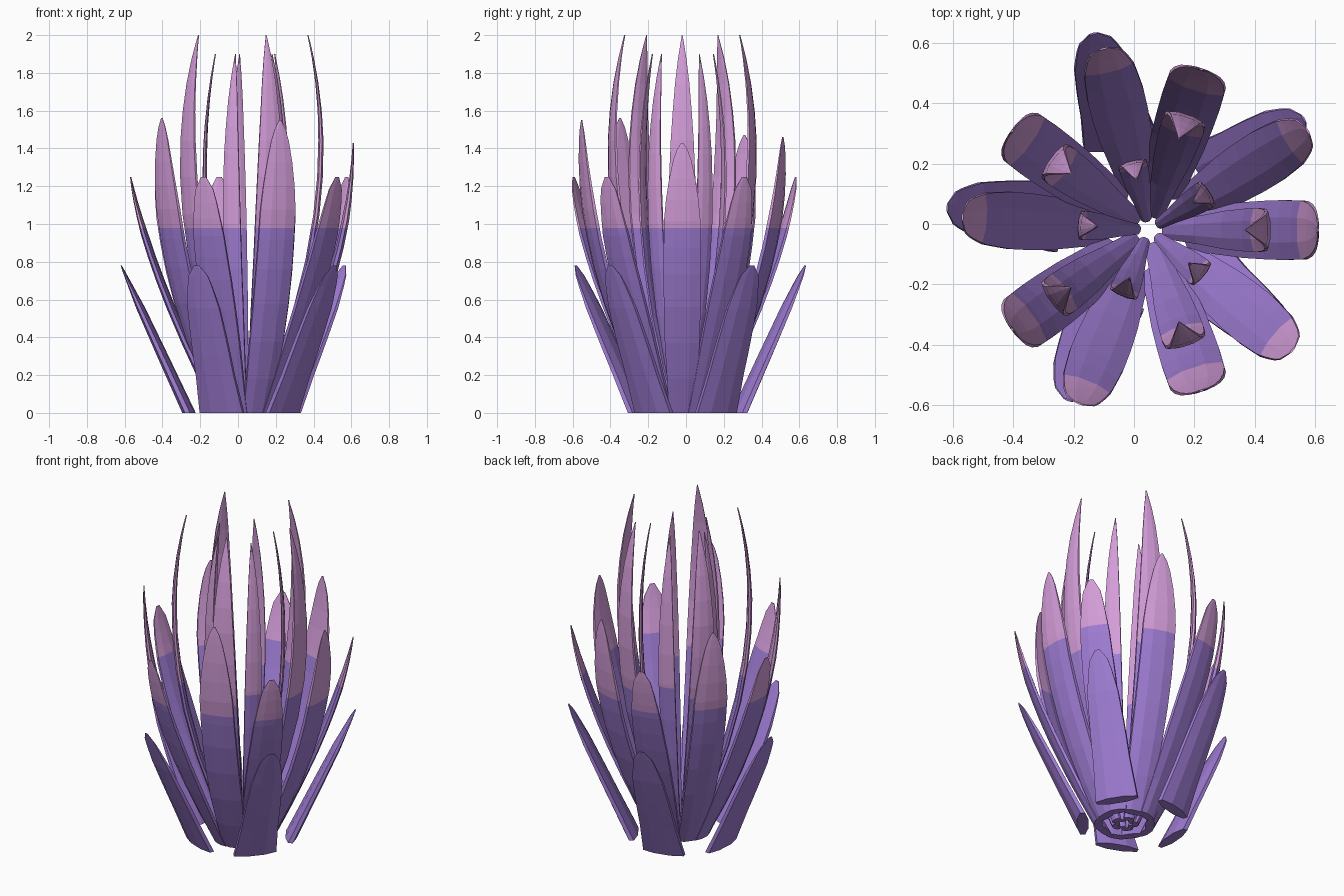
import bpy, bmesh, math
from mathutils import Vector

if "Cube" in bpy.data.objects:
    bpy.data.objects.remove(bpy.data.objects["Cube"])


def material(name, col):
    m = bpy.data.materials.new(name)
    m.diffuse_color = (*col, 1)
    m.use_nodes = True
    m.node_tree.nodes["Principled BSDF"].inputs["Base Color"].default_value = m.diffuse_color
    return m


purple = material("leaf_purple", (0.35, 0.205, 0.66))
pink = material("tip_pink", (0.66, 0.34, 0.70))

SIDES = 8
SPLIT = 0.98  # height where the leaves turn pink
STATIONS = [0, .12, .25, .38, .5, .6, .7, .78, .86, .93, .97, 1]


def interp(table, t):
    for (a, va), (b, vb) in zip(table, table[1:]):
        if t <= b:
            return va + (vb - va) * (t - a) / (b - a)
    return table[-1][1]


def leaf(name, centre, angle, base, ctrl, tip, width, base_w, thick, base_t, taper):
    """Curved blade: flattened oval sections lofted along a quadratic path."""
    bm = bmesh.new()
    out = Vector((math.cos(angle), math.sin(angle), 0))
    side = Vector((-out.y, out.x, 0))
    shape = [(0, base_w), (.25, base_w + (width - base_w) * .75), (.45, width)]
    shape += [(t, width * k) for t, k in taper]
    rings = []
    for t in STATIONS:
        r, z = [(1 - t) ** 2 * base[i] + 2 * t * (1 - t) * ctrl[i] + t * t * tip[i] for i in (0, 1)]
        w = interp(shape, t) / 2
        d = interp([(0, base_t), (.4, thick), (.7, thick * .8), (1, .006)], t) / 2
        c = Vector((centre[0], centre[1], z)) + out * r
        ring = []
        for k in range(SIDES):
            a = math.tau * (k + .5) / SIDES
            ring.append(bm.verts.new(c + side * (w * 1.08 * math.cos(a)) + out * (d * 1.08 * math.sin(a))))
        rings.append(ring)
    for lo, hi in zip(rings, rings[1:]):
        for k in range(SIDES):
            n = (k + 1) % SIDES
            bm.faces.new((lo[k], lo[n], hi[n], hi[k]))
    bm.faces.new(rings[0])
    bm.faces.new(rings[-1])
    # clean horizontal colour border
    bmesh.ops.bisect_plane(bm, geom=bm.verts[:] + bm.edges[:] + bm.faces[:],
                           plane_co=(0, 0, SPLIT), plane_no=(0, 0, 1))
    bmesh.ops.recalc_face_normals(bm, faces=bm.faces[:])
    for f in bm.faces:
        f.material_index = int(f.calc_center_median().z > SPLIT)
    me = bpy.data.meshes.new(name)
    bm.to_mesh(me)
    bm.free()
    me.materials.append(purple)
    me.materials.append(pink)
    bpy.context.collection.objects.link(bpy.data.objects.new(name, me))


ROUND = [(.7, .97), (.8, .84), (.9, .60), (.96, .38), (1, .06)]
NARROW = [(.7, .88), (.85, .68), (.93, .52), (1, .14)]
LONG = [(.65, .90), (.8, .64), (.9, .42), (1, .03)]
MID = (.05, -.02)

# name, centre, start angle, base, control, tip heights, tip radius, widths, thicknesses, taper
tiers = [
    ("inner_leaf", MID, 176, (.04, 0), (.33, 1.05), [1.9] * 5, .17, .10, .035, .025, .025, LONG),
    ("tall_leaf", MID, 0, (.06, 0), (.54, 1.10), [2.0] * 5, .32, .15, .06, .035, .035, LONG),
    ("middle_leaf", MID, 0, (.14, 0), (.55, .75), [1.43, 1.46, 1.47, 1.56, 1.55], .56, .20, .14, .05, .05, ROUND),
    ("outer_leaf", MID, 176, (.15, 0), (.54, .78), [1.25] * 5, .62, .195, .12, .045, .045, NARROW),
    ("low_leaf", (.02, .01), 176, (.28, 0), (.47, .41), [.78] * 5, .64, .205, .245, .055, .065, NARROW),
]
for name, cen, start, base, ctrl, heights, tip_r, w, bw, th, bt, taper in tiers:
    for i, h in enumerate(heights):
        leaf(f"{name}_{i + 1}", cen, math.radians(start + 72 * i), base, ctrl, (tip_r, h),
             w, bw, th, bt, taper)
